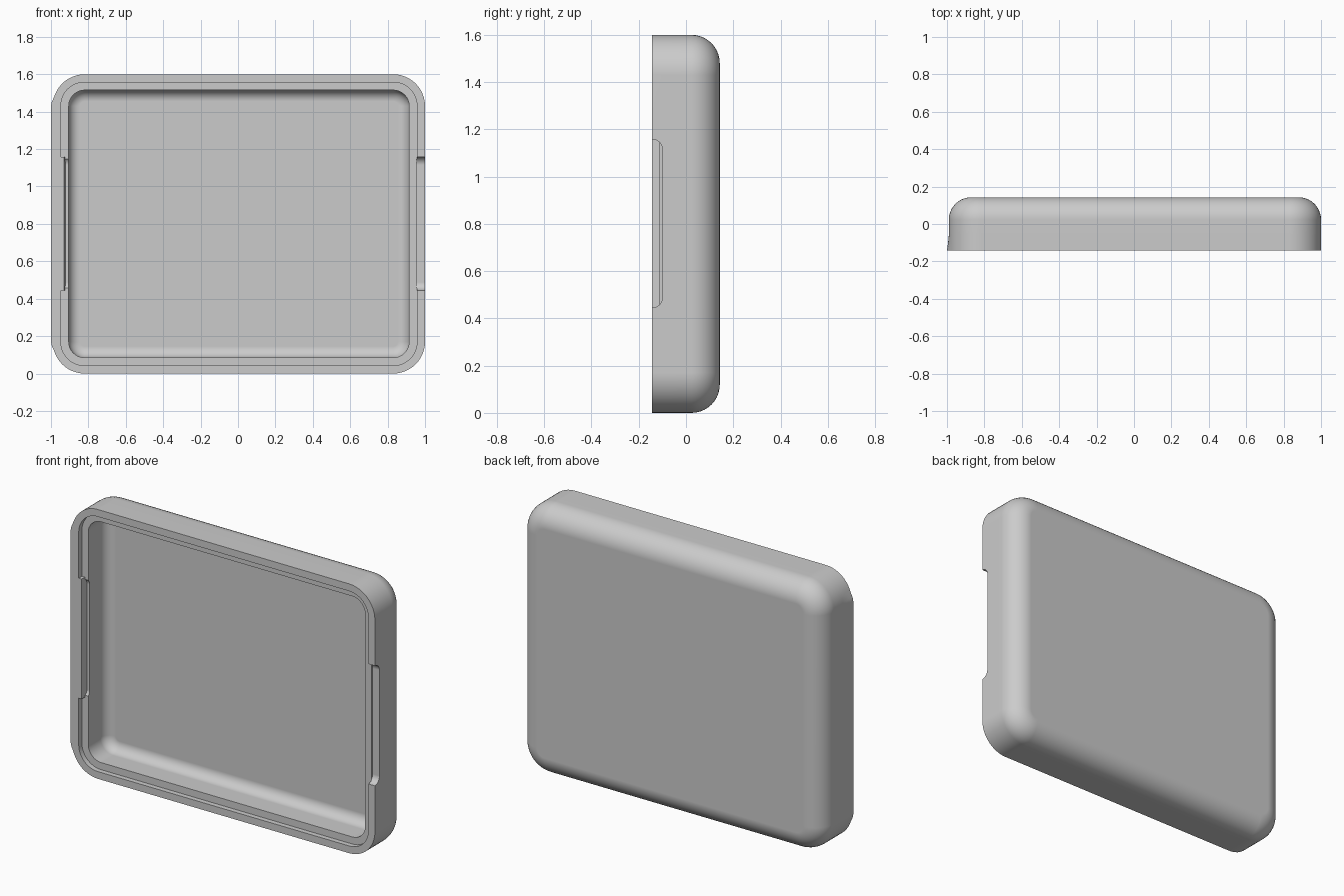
import bpy, bmesh, math

if "Cube" in bpy.data.objects:
    bpy.data.objects.remove(bpy.data.objects["Cube"])

FRONT, BACK, CX, CZ = -0.143, 0.143, 0.005, 0.8
LEDGE, FLOOR, NOTCH = -0.113, 0.06, -0.10
Z0, Z1 = 0.445, 1.158          # notch span


def ring(bm, hx, hz, r, y, flare=0.0, n=12):
    """Rounded rectangle of vertices in the xz plane."""
    out = []
    for k, (sx, sz) in enumerate([(1, 1), (-1, 1), (-1, -1), (1, -1)]):
        for i in range(n + 1):
            a = math.pi / 2 * (k + i / n)
            x = sx * (hx - r) + r * math.cos(a)
            z = sz * (hz - r) + r * math.sin(a)
            if x < 0:  # slight outward lip on the left side
                x -= flare * min(1, max(0, (0.68 - abs(z)) / 0.04))
            out.append(bm.verts.new((CX + x, y, CZ + z)))
    return out


def finish(name, bm):
    bmesh.ops.recalc_face_normals(bm, faces=bm.faces)
    me = bpy.data.meshes.new(name)
    bm.to_mesh(me)
    bm.free()
    ob = bpy.data.objects.new(name, me)
    bpy.context.collection.objects.link(ob)
    return ob


def prism(name, points, vec):
    bm = bmesh.new()
    face = bm.faces.new([bm.verts.new(p) for p in points])
    new = bmesh.ops.extrude_face_region(bm, geom=[face])["geom"]
    bmesh.ops.translate(bm, vec=vec, verts=[v for v in new if isinstance(v, bmesh.types.BMVert)])
    return finish(name, bm)


def notch_cutter(name, x0, x1, r=0.043):
    pts = [(x0, -0.25, Z0), (x0, -0.25, Z1)]
    arc = [(NOTCH - r + r * math.sin(math.pi / 2 * i / 8),
            r - r * math.cos(math.pi / 2 * i / 8)) for i in range(9)]
    pts += [(x0, y, Z1 - d) for y, d in arc]
    pts += [(x0, y, Z0 + d) for y, d in reversed(arc)]
    ob = prism(name, pts, (x1 - x0, 0, 0))
    ob.hide_render = True
    return ob


# Shell: outside from back to rim, then rebate, ledge and cavity
bm = bmesh.new()
rings = []
R, N = 0.12, 10
for i in range(N + 1):
    a = math.pi / 2 * i / N
    d = R * (1 - math.sin(a))
    rings.append(ring(bm, 0.995 - d, 0.8 - d, 0.17 - d, BACK - R * (1 - math.cos(a))))
for y, f in [(-0.06, 0), (-0.09, 0.003), (-0.118, 0.0065), (FRONT, 0.01)]:
    rings.append(ring(bm, 0.995, 0.8, 0.17, y, f))
rings.append(ring(bm, 0.952, 0.757, 0.125, FRONT))
rings.append(ring(bm, 0.952, 0.757, 0.125, LEDGE))
rings.append(ring(bm, 0.91, 0.715, 0.085, LEDGE))
r = 0.06
for i in range(N + 1):
    a = math.pi / 2 * i / N
    d = r * (1 - math.cos(a))
    rings.append(ring(bm, 0.91 - d, 0.715 - d, 0.085 - d, FLOOR - r + r * math.sin(a)))
for A, B in zip(rings, rings[1:]):
    for i in range(len(A)):
        j = (i + 1) % len(A)
        bm.faces.new((A[i], A[j], B[j], B[i]))
bm.faces.new(rings[0])
bm.faces.new(rings[-1])
shell = finish("tray_shell", bm)

# Right wall notch and left ledge notch
for name, x0, x1 in [("right_cutter", 0.955, 1.1), ("left_cutter", -0.945, -0.86)]:
    cutter = notch_cutter(name, x0, x1)
    bpy.context.view_layer.objects.active = shell
    mod = shell.modifiers.new(name, 'BOOLEAN')
    mod.operation, mod.solver, mod.object = 'DIFFERENCE', 'EXACT', cutter
    bpy.ops.object.modifier_apply(modifier=name)
    bpy.data.objects.remove(cutter)

# Left tab thickening the rim inward
prism("left_tab", [(-0.948, FRONT, Z0), (-0.93, FRONT, Z0),
                   (-0.922, NOTCH + 0.005, Z0), (-0.948, NOTCH + 0.005, Z0)],
      (0, 0, Z1 - Z0))

# Smooth shading with crisp edges
bpy.ops.object.select_all(action='DESELECT')
shell.select_set(True)
bpy.context.view_layer.objects.active = shell
bpy.ops.object.shade_smooth_by_angle(angle=math.radians(30))
wn = shell.modifiers.new("even_normals", 'WEIGHTED_NORMAL')
wn.keep_sharp = True
